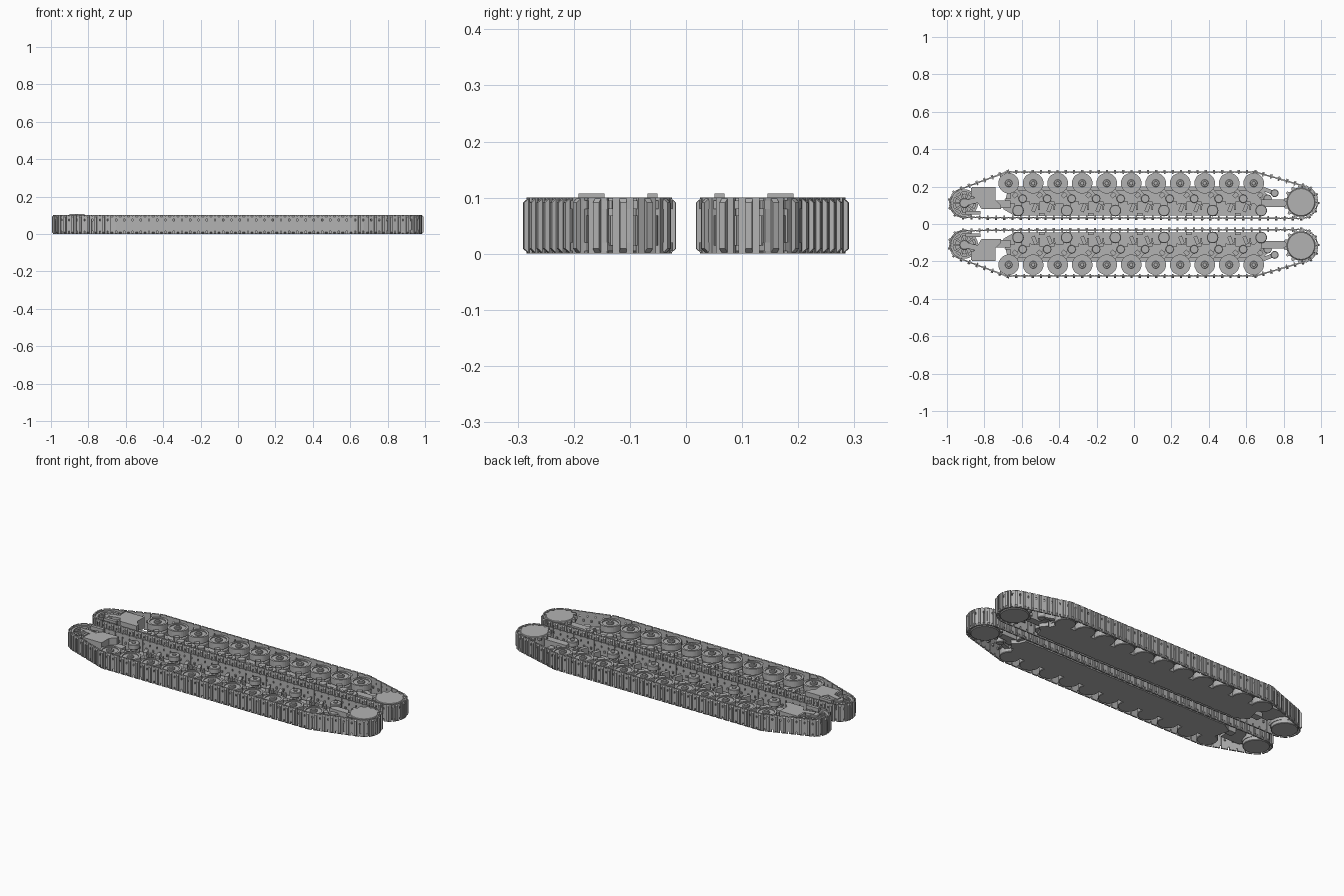
import bpy, bmesh
from math import cos, sin, pi, atan2
from mathutils import Vector, Matrix
from mathutils.geometry import convex_hull_2d

cube = bpy.data.objects.get("Cube")
if cube:
    bpy.data.objects.remove(cube)

grey = bpy.data.materials.new("plain_grey")
grey.use_nodes = True
grey.diffuse_color = (0.45, 0.45, 0.45, 1)
grey.node_tree.nodes["Principled BSDF"].inputs["Base Color"].default_value = (0.45, 0.45, 0.45, 1)


def prism(bm, pts, z0, z1, bevel=0):
    """Upright prism over an outline, with an optional bevelled rim."""
    if bevel:
        mid = sum((Vector(p) for p in pts), Vector((0, 0))) / len(pts)
        rad = max((Vector(p) - mid).length for p in pts)
        small = [mid + (Vector(p) - mid) * (1 - bevel / rad) for p in pts]
        levels = [(small, z0), (pts, z0 + bevel), (pts, z1 - bevel), (small, z1)]
    else:
        levels = [(pts, z0), (pts, z1)]
    rings = [[bm.verts.new((p[0], p[1], z)) for p in ring] for ring, z in levels]
    n = len(pts)
    bm.faces.new(rings[0][::-1])
    bm.faces.new(rings[-1])
    for a, b in zip(rings, rings[1:]):
        for i in range(n):
            j = (i + 1) % n
            bm.faces.new((a[i], a[j], b[j], b[i]))


def circle(x, y, r, n=24):
    return [(x + r * cos(2 * pi * i / n), y + r * sin(2 * pi * i / n)) for i in range(n)]


def disc(bm, x, y, r, z0, z1, n=24, bevel=0):
    prism(bm, circle(x, y, r, n), z0, z1, bevel)


def bar(bm, a, b, width, z0, z1):
    """Straight bar from a to b in plan."""
    a, b = Vector(a), Vector(b)
    d = (b - a).normalized()
    s = Vector((-d.y, d.x)) * width / 2
    prism(bm, [a - s, b - s, b + s, a + s], z0, z1)


def tube(bm, x, y, r_out, r_in, z0, z1, n=28):
    loops = [[bm.verts.new((p[0], p[1], z)) for p in circle(x, y, r, n)]
             for r, z in ((r_out, z0), (r_out, z1), (r_in, z1), (r_in, z0))]
    for k in range(4):
        a, b = loops[k], loops[(k + 1) % 4]
        for i in range(n):
            j = (i + 1) % n
            bm.faces.new((a[i], a[j], b[j], b[i]))


def finish(bm, name):
    """Make the object and mirror it to the other track."""
    bmesh.ops.recalc_face_normals(bm, faces=bm.faces)
    me = bpy.data.meshes.new(name)
    bm.to_mesh(me)
    bm.free()
    me.materials.append(grey)
    ob = bpy.data.objects.new(name, me)
    bpy.context.collection.objects.link(ob)
    m = ob.modifiers.new("both_tracks", 'MIRROR')
    m.use_axis = (False, True, False)
    m.use_mirror_merge = False


WHEELS = [-0.67 + 0.131 * i for i in range(11)]
WY = 0.218
ROLLERS = [-0.62 + 0.26 * i for i in range(6)]
IDLER, SPROCKET = (-0.907, 0.112), (0.893, 0.117)

# Track path: belt pulled tight round the end wheels
pts = (circle(*IDLER, 0.077, 96) + circle(*SPROCKET, 0.087, 96)
       + circle(WHEELS[0], WY, 0.06, 96) + circle(WHEELS[-1], WY, 0.06, 96))
path = [Vector(pts[i]) for i in convex_hull_2d([Vector(p) for p in pts])]
if sum(a.cross(b) for a, b in zip(path, path[1:] + path[:1])) < 0:
    path.reverse()
lengths = [(b - a).length for a, b in zip(path, path[1:] + path[:1])]
total = sum(lengths)


def along(s):
    s %= total
    for i, l in enumerate(lengths):
        if s <= l:
            return path[i].lerp(path[(i + 1) % len(path)], s / l)
        s -= l
    return path[0]


# Track links: plate, hinge strip, outer cleat and inner guide horn
bm = bmesh.new()
count = round(total / 0.044)
pitch = total / count
for k in range(count):
    s = k * pitch
    a, b, c = along(s - pitch / 2), along(s), along(s + pitch / 2)
    d = (c - a).normalized()
    n = Vector((d.y, -d.x))
    bar(bm, b - d * pitch * 0.42, b + d * pitch * 0.42, 0.008, 0, 0.1)
    bar(bm, a, c, 0.005, 0.015, 0.068)
    bar(bm, a - d * 0.004, a + d * 0.004, 0.006, 0.08, 0.095)
    # tapered cleat with chamfered ends
    sec = [(0.003, 0.001), (0.012, 0.009), (0.012, 0.091), (0.003, 0.099)]
    ends = [[bm.verts.new((*(b + d * t + n * o), z)) for o, z in sec] for t in (-0.006, 0.006)]
    bm.faces.new(ends[0])
    bm.faces.new(ends[1][::-1])
    for i in range(4):
        j = (i + 1) % 4
        bm.faces.new((ends[0][i], ends[0][j], ends[1][j], ends[1][i]))
    bar(bm, b - n * 0.003, b - n * 0.012, 0.008, 0.044, 0.056)
finish(bm, "track_links")

# Hull side plate with a stepped inner edge
bm = bmesh.new()
prism(bm, [(-0.7, 0.08), (-0.64, 0.045), (0.68, 0.045), (0.7, 0.1), (0.66, 0.2), (-0.67, 0.2)], 0, 0.03)
bar(bm, (-0.66, 0.15), (0.68, 0.15), 0.06, 0.02, 0.04)
finish(bm, "hull_side_plate")

# Road wheels: paired discs, dished face and hub cap
bm = bmesh.new()
for x in WHEELS:
    disc(bm, x, WY, 0.055, 0, 0.038, 28, 0.003)
    disc(bm, x, WY, 0.035, 0.03, 0.06)
    disc(bm, x, WY, 0.046, 0.05, 0.08, 28)
    tube(bm, x, WY, 0.055, 0.043, 0.05, 0.086)
    disc(bm, x, WY, 0.02, 0.075, 0.088, 16, 0.002)
    disc(bm, x, WY, 0.011, 0.08, 0.093, 12, 0.002)
finish(bm, "road_wheels")

# Suspension arms, pivots and bump stops for each wheel
bm = bmesh.new()
for x in WHEELS:
    pivot = (x + 0.075, 0.135)
    bar(bm, (x, WY), pivot, 0.026, 0.035, 0.05)
    disc(bm, *pivot, 0.022, 0.02, 0.06, 16, 0.002)
    bar(bm, (x + 0.025, 0.145), (x + 0.045, 0.165), 0.022, 0.03, 0.065)
    bar(bm, (x - 0.02, 0.12), (x + 0.035, 0.125), 0.03, 0.03, 0.048)
finish(bm, "suspension_arms")

bm = bmesh.new()
for i, x in enumerate(WHEELS[:-1]):
    off = 0.14 if i % 2 == 0 else 0.09
    bar(bm, (x + off - 0.01, 0.066), (x + off + 0.006, 0.108), 0.02, 0.02, 0.068)
    bar(bm, (x + off + 0.022, 0.075), (x + off + 0.024, 0.105), 0.009, 0.02, 0.06)
    bar(bm, (x + 0.03, 0.05), (x + 0.06, 0.05), 0.016, 0, 0.04)
finish(bm, "hull_brackets")

# Return rollers on their stub mounts
bm = bmesh.new()
for x in ROLLERS:
    disc(bm, x, 0.072, 0.031, 0.012, 0.042, 20, 0.002)
    disc(bm, x, 0.072, 0.02, 0.04, 0.058, 16)
    disc(bm, x, 0.072, 0.031, 0.055, 0.085, 20, 0.003)
    disc(bm, x, 0.072, 0.012, 0.08, 0.09, 12)
    bar(bm, (x, 0.08), (x, 0.13), 0.04, 0.01, 0.045)
finish(bm, "return_rollers")

# Drive sprocket: two toothed rings on a drum
bm = bmesh.new()
teeth = 14
gear = [(SPROCKET[0] + r * cos(2 * pi * (k + f) / teeth), SPROCKET[1] + r * sin(2 * pi * (k + f) / teeth))
        for k in range(teeth) for f, r in ((0, 0.079), (0.35, 0.079), (0.55, 0.093), (0.8, 0.093))]
prism(bm, gear, 0.005, 0.02)
prism(bm, gear, 0.08, 0.095)
disc(bm, *SPROCKET, 0.076, 0, 0.098, 40, 0.004)
finish(bm, "drive_sprocket")

# Final drive arm and end shock absorber
bm = bmesh.new()
bar(bm, (0.68, 0.11), (0.84, 0.11), 0.04, 0.02, 0.075)
bar(bm, (0.66, 0.2), (0.75, 0.165), 0.022, 0.02, 0.055)
disc(bm, 0.752, 0.165, 0.021, 0.015, 0.06, 16, 0.003)
bar(bm, (0.66, 0.09), (0.71, 0.13), 0.05, 0, 0.055)
finish(bm, "final_drive_arm")

# Idler wheel with rim, spokes and hub
bm = bmesh.new()
disc(bm, *IDLER, 0.07, 0, 0.03, 36, 0.003)
tube(bm, *IDLER, 0.073, 0.06, 0.02, 0.09, 36)
disc(bm, *IDLER, 0.05, 0.02, 0.06)
for k in range(10):
    a = 2 * pi * k / 10
    u = Vector((cos(a), sin(a)))
    bar(bm, Vector(IDLER) + u * 0.015, Vector(IDLER) + u * 0.063, 0.011, 0.02, 0.086)
disc(bm, *IDLER, 0.026, 0.02, 0.096, 20, 0.003)
finish(bm, "idler_wheel")

# Idler tensioner housing and its crank
bm = bmesh.new()
prism(bm, [(-0.865, 0.197), (-0.87, 0.165), (-0.815, 0.08), (-0.71, 0.08), (-0.71, 0.1), (-0.74, 0.13), (-0.74, 0.197)], 0.035, 0.1)
bar(bm, (-0.865, 0.192), (-0.865, 0.145), 0.012, 0.06, 0.107)
bar(bm, IDLER, (-0.83, 0.13), 0.03, 0.07, 0.1)
bar(bm, (-0.9, 0.06), (-0.82, 0.06), 0.018, 0.085, 0.107)
bar(bm, (-0.75, 0.105), (-0.66, 0.105), 0.04, 0.01, 0.06)
finish(bm, "idler_tensioner")
